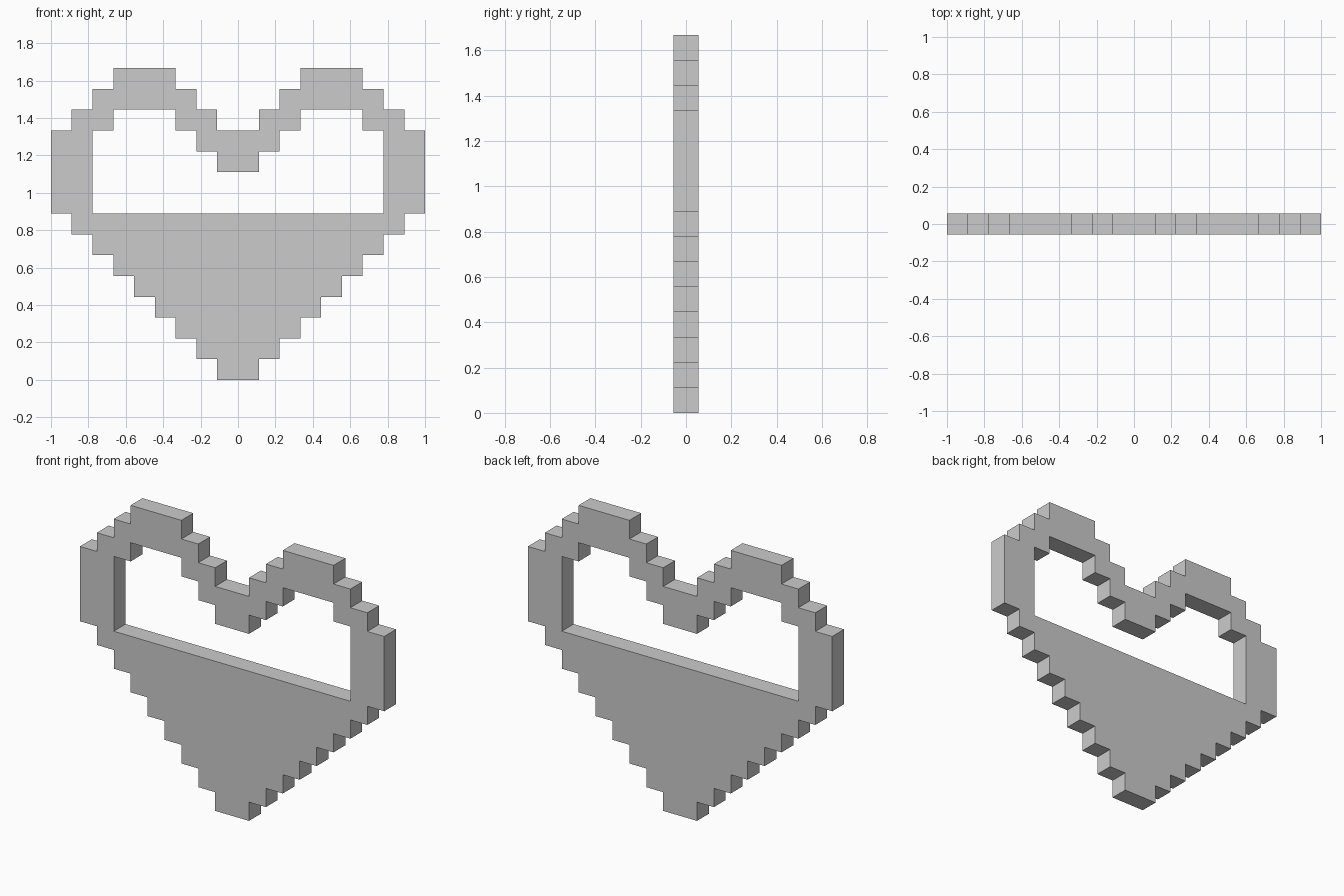
import bpy
import math

if "Cube" in bpy.data.objects:
    bpy.data.objects.remove(bpy.data.objects["Cube"])

U = 1 / 9  # one pixel of the stepped outline


def add_loop(curve, half):
    """Closed polygon from a right-hand half outline and its mirror image."""
    pts = half + [(-x, z) for x, z in reversed(half)]
    spline = curve.splines.new('POLY')
    spline.points.add(len(pts) - 1)
    for p, (x, z) in zip(spline.points, pts):
        p.co = (x * U, z * U, 0, 1)
    spline.use_cyclic_u = True


# Outer outline: diagonal staircase from the tip, then the lobe
outer = []
for i in range(1, 9):
    outer += [(i, i - 1), (i, i)]
outer += [(9, 8), (9, 12), (8, 12), (8, 13), (7, 13), (7, 14), (6, 14),
          (6, 15), (3, 15), (3, 14), (2, 14), (2, 13), (1, 13), (1, 12)]

# Opening in the upper half
opening = [(1, 10), (1, 11), (2, 11), (2, 12), (3, 12), (3, 13),
           (6, 13), (6, 12), (7, 12), (7, 8)]

# Filled and extruded plate, stood upright
curve = bpy.data.curves.new("pixel_heart", 'CURVE')
curve.dimensions = '2D'
curve.fill_mode = 'BOTH'
curve.extrude = U / 2
add_loop(curve, outer)
add_loop(curve, opening)
heart = bpy.data.objects.new("pixel_heart", curve)
bpy.context.collection.objects.link(heart)
heart.rotation_euler.x = math.pi / 2

# Turn into a flat-shaded mesh
bpy.context.view_layer.objects.active = heart
heart.select_set(True)
bpy.ops.object.convert(target='MESH')
bpy.ops.object.transform_apply(location=False, rotation=True, scale=False)
bpy.ops.object.shade_flat()
